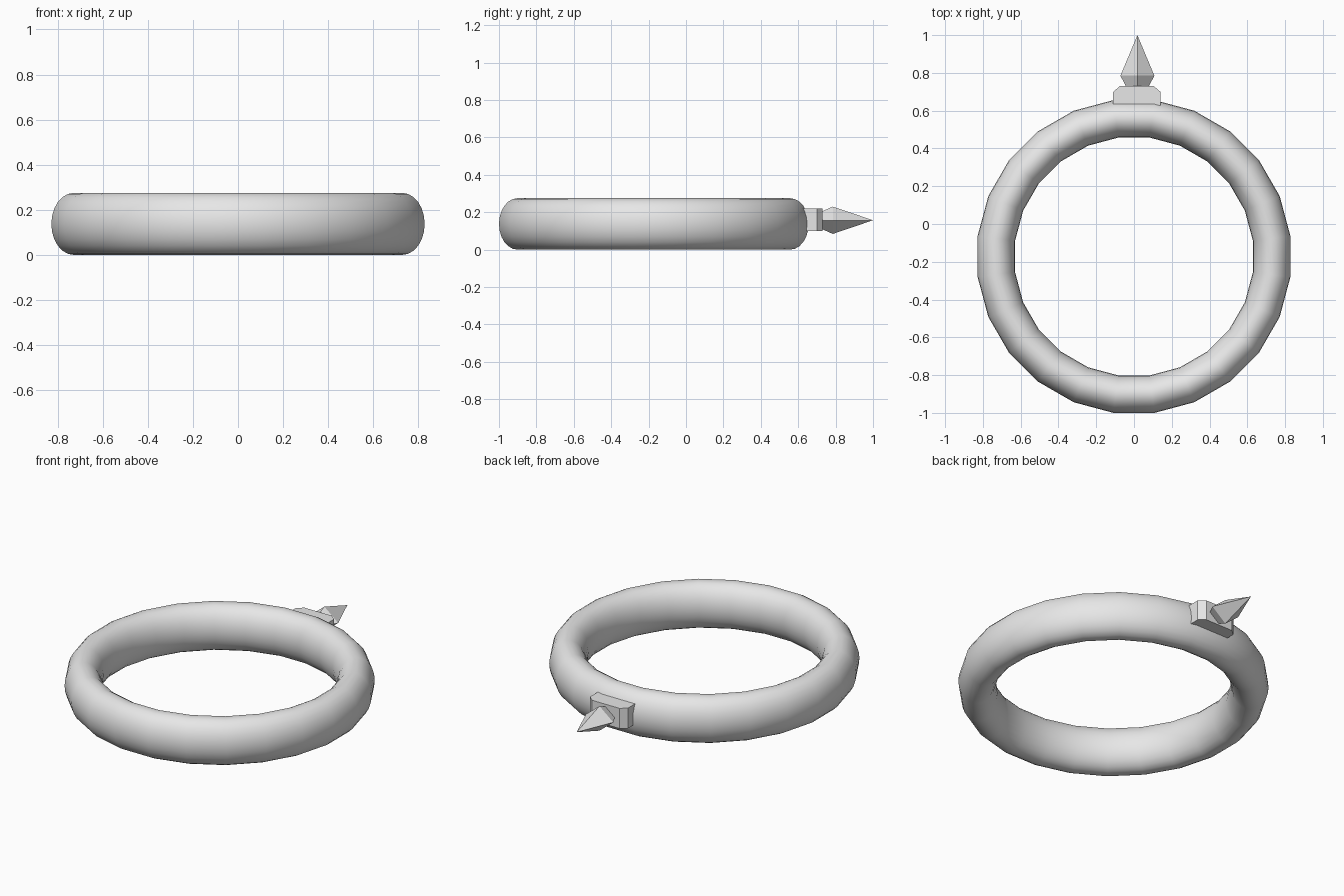
import bpy, math
from mathutils import Vector

cube = bpy.data.objects.get("Cube")
if cube:
    bpy.data.objects.remove(cube)

metal = bpy.data.materials.new("grey_metal")
metal.use_nodes = True
colour = (0.8, 0.8, 0.8, 1)
metal.diffuse_color = colour
metal.node_tree.nodes["Principled BSDF"].inputs["Base Color"].default_value = colour


def loft(name, rings, closed=False):
    """Skin a list of equal-length vertex rings; cap the ends unless closed."""
    n, count = len(rings[0]), len(rings)
    faces = []
    for i in range(count if closed else count - 1):
        a, b = i * n, (i + 1) % count * n
        for j in range(n):
            k = (j + 1) % n
            faces.append((a + j, b + j, b + k, a + k))
    if not closed:
        faces += [tuple(range(n)), tuple(range((count - 1) * n, count * n))[::-1]]
    mesh = bpy.data.meshes.new(name)
    mesh.from_pydata([p for ring in rings for p in ring], [], faces)
    mesh.materials.append(metal)
    obj = bpy.data.objects.new(name, mesh)
    bpy.context.collection.objects.link(obj)
    # Consistent outward normals, welding any collapsed tip
    bpy.ops.object.select_all(action="DESELECT")
    obj.select_set(True)
    bpy.context.view_layer.objects.active = obj
    bpy.ops.object.mode_set(mode="EDIT")
    bpy.ops.mesh.select_all(action="SELECT")
    bpy.ops.mesh.remove_doubles(threshold=0.0001)
    bpy.ops.mesh.normals_make_consistent(inside=False)
    bpy.ops.object.mode_set(mode="OBJECT")
    return obj


# Band: a 24-sided hoop with an oval section
SIDES, SECTION = 24, 24
HEIGHT, MID, HALF_WIDTH = 0.275, 0.735, 0.1
hoop = []
for i in range(SIDES):
    a = math.tau * (i + 0.5) / SIDES
    section = []
    for j in range(SECTION):
        t = math.tau * j / SECTION
        r = MID + HALF_WIDTH * math.cos(t)
        z = HEIGHT / 2 * (1 + math.sin(t))
        section.append(Vector((r * math.cos(a), r * math.sin(a) - 0.172, z)))
    hoop.append(section)
band = loft("band", hoop, closed=True)
bpy.ops.object.shade_smooth_by_angle(angle=math.radians(35))

# Mount: a plate with chamfered outer corners, sunk into the band
outline = [(-0.11, 0.58), (0.14, 0.58), (0.14, 0.70),
           (0.105, 0.73), (-0.075, 0.73), (-0.11, 0.70)]
loft("mount_plate", [[Vector((x, y, z)) for x, y in outline] for z in (0.1, 0.22)])

# Spike: four-sided, flaring from the plate and then tapering to a point
spike = []
for y, half_x, half_z in [(0.71, 0.05, 0.04), (0.785, 0.09, 0.073), (1.0, 0, 0)]:
    spike.append([Vector((0.018 + half_x * dx, y, 0.157 + half_z * dz))
                  for dx, dz in ((1, 0), (0, 1), (-1, 0), (0, -1))])
loft("spike", spike)
